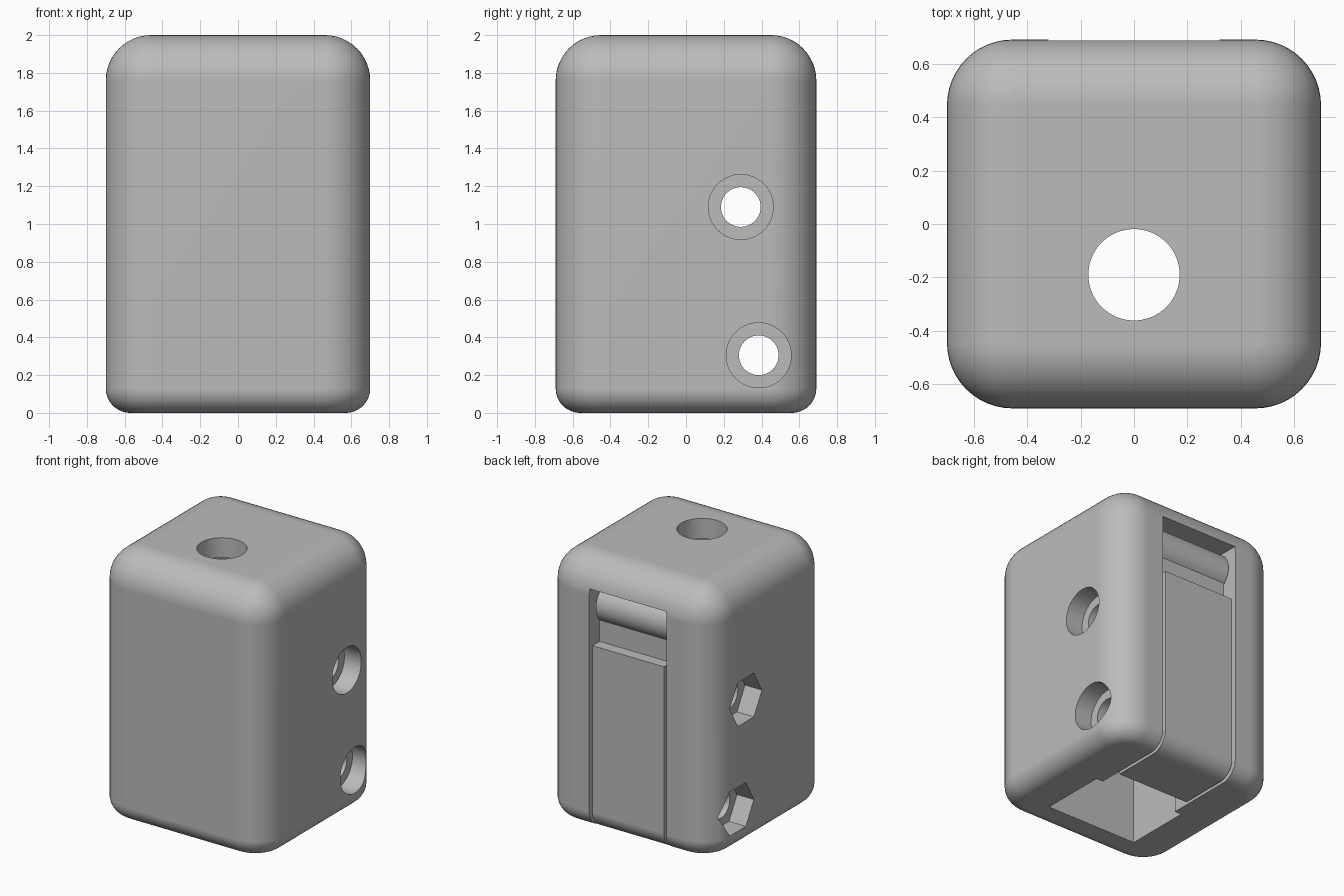
import bpy, bmesh, math

old = bpy.data.objects.get("Cube")
if old:
    bpy.data.objects.remove(old, do_unlink=True)

grey = bpy.data.materials.new("plain grey")
grey.use_nodes = True
grey.diffuse_color = (0.5, 0.5, 0.5, 1)
grey.node_tree.nodes["Principled BSDF"].inputs["Base Color"].default_value = grey.diffuse_color


def add_object(name, bm):
    bmesh.ops.recalc_face_normals(bm, faces=bm.faces)
    mesh = bpy.data.meshes.new(name)
    bm.to_mesh(mesh)
    bm.free()
    mesh.materials.append(grey)
    obj = bpy.data.objects.new(name, mesh)
    bpy.context.collection.objects.link(obj)
    return obj


def loft(name, rings):
    """Closed solid skinned through rings of equal point count."""
    bm = bmesh.new()
    loops = [[bm.verts.new(p) for p in ring] for ring in rings]
    for a, b in zip(loops, loops[1:]):
        for i in range(len(a)):
            j = (i + 1) % len(a)
            bm.faces.new((a[i], a[j], b[j], b[i]))
    bm.faces.new(loops[0])
    bm.faces.new(loops[-1])
    return add_object(name, bm)


def block(name, x, y, z):
    return loft(name, [[(-x, y[0], h), (x, y[0], h), (x, y[1], h), (-x, y[1], h)] for h in z])


def rod_x(name, y, z, r, x0, x1, sides=64):
    turns = [math.tau * i / sides for i in range(sides)]
    return loft(name, [[(x, y + r * math.cos(t), z + r * math.sin(t)) for t in turns] for x in (x0, x1)])


def combine(obj, tool, operation="DIFFERENCE"):
    """Apply a boolean and discard the tool object."""
    mod = obj.modifiers.new("cut", "BOOLEAN")
    mod.object, mod.operation, mod.solver = tool, operation, "EXACT"
    bpy.context.view_layer.update()
    graph = bpy.context.evaluated_depsgraph_get()
    mesh = bpy.data.meshes.new_from_object(obj.evaluated_get(graph))
    obj.modifiers.clear()
    obj.data = mesh
    bpy.data.objects.remove(tool, do_unlink=True)


def finish(obj):
    bpy.ops.object.select_all(action="DESELECT")
    obj.select_set(True)
    bpy.context.view_layer.objects.active = obj
    bpy.ops.object.shade_smooth_by_angle(angle=math.radians(25))
    mod = obj.modifiers.new("even shading", "WEIGHTED_NORMAL")
    mod.keep_sharp = True


# Rounded housing: stacked rounded rectangles, inset near the top and bottom
HX, HY, CORNER, TOP_R, BASE_R, STEPS = 0.70, 0.69, 0.245, 0.24, 0.13, 12


def rounded_ring(inset, z):
    r = CORNER - inset
    points = []
    for k, (sx, sy) in enumerate(((1, 1), (-1, 1), (-1, -1), (1, -1))):
        for i in range(STEPS + 1):
            t = math.pi / 2 * (k + i / STEPS)
            points.append((sx * (HX - CORNER) + r * math.cos(t),
                           sy * (HY - CORNER) + r * math.sin(t), z))
    return points


quarter = [math.pi / 2 * i / STEPS for i in range(STEPS + 1)]
rings = [rounded_ring(BASE_R * (1 - math.sin(t)), BASE_R * (1 - math.cos(t))) for t in quarter]
rings += [rounded_ring(TOP_R * (1 - math.cos(t)), 2 - TOP_R * (1 - math.sin(t))) for t in quarter]
housing = loft("housing", rings)

# Inner cavity open at the base, and the lever slot open at the back
combine(housing, block("cavity_cutter", 0.375, (-0.45, 0.05), (-0.1, 1.85)))
combine(housing, block("slot_cutter", 0.32, (0.0, 0.9), (-0.1, 1.80)))

# Hole in the top
circle = [math.tau * i / 64 for i in range(64)]
combine(housing, loft("top_hole_cutter", [[(0.171 * math.cos(t), -0.19 + 0.171 * math.sin(t), z)
                                           for t in circle] for z in (1.6, 2.2)]))

# Cross bolts: round recess on one side, hexagonal nut pocket on the other
BOLTS = ((0.29, 1.09), (0.385, 0.305))
for y, z in BOLTS:
    combine(housing, rod_x("bore_cutter", y, z, 0.105, -0.9, 0.9))
    combine(housing, rod_x("head_cutter", y, z, 0.172, 0.56, 0.9))
    combine(housing, rod_x("nut_cutter", y, z, 0.19, -0.9, -0.56, 6))
finish(housing)

# Lever filling the slot, its lower corner rounded like the housing
LEVER_X, BACK = 0.297, 0.685
profile = [(0.20, 0.0)]
profile += [(BACK - BASE_R * (1 - math.sin(t)), BASE_R * (1 - math.cos(t))) for t in quarter]
profile += [(BACK, 1.38), (0.60, 1.38), (0.60, 1.62), (0.42, 1.62), (0.42, 0.18), (0.20, 0.18)]
lever = loft("lever", [[(x, y, z) for y, z in profile] for x in (-LEVER_X, LEVER_X)])
combine(lever, rod_x("lever_barrel", 0.50, 1.645, 0.145, -LEVER_X, LEVER_X), "UNION")
for y, z in BOLTS:
    combine(lever, rod_x("lever_bore_cutter", y, z, 0.107, -0.5, 0.5))
finish(lever)
